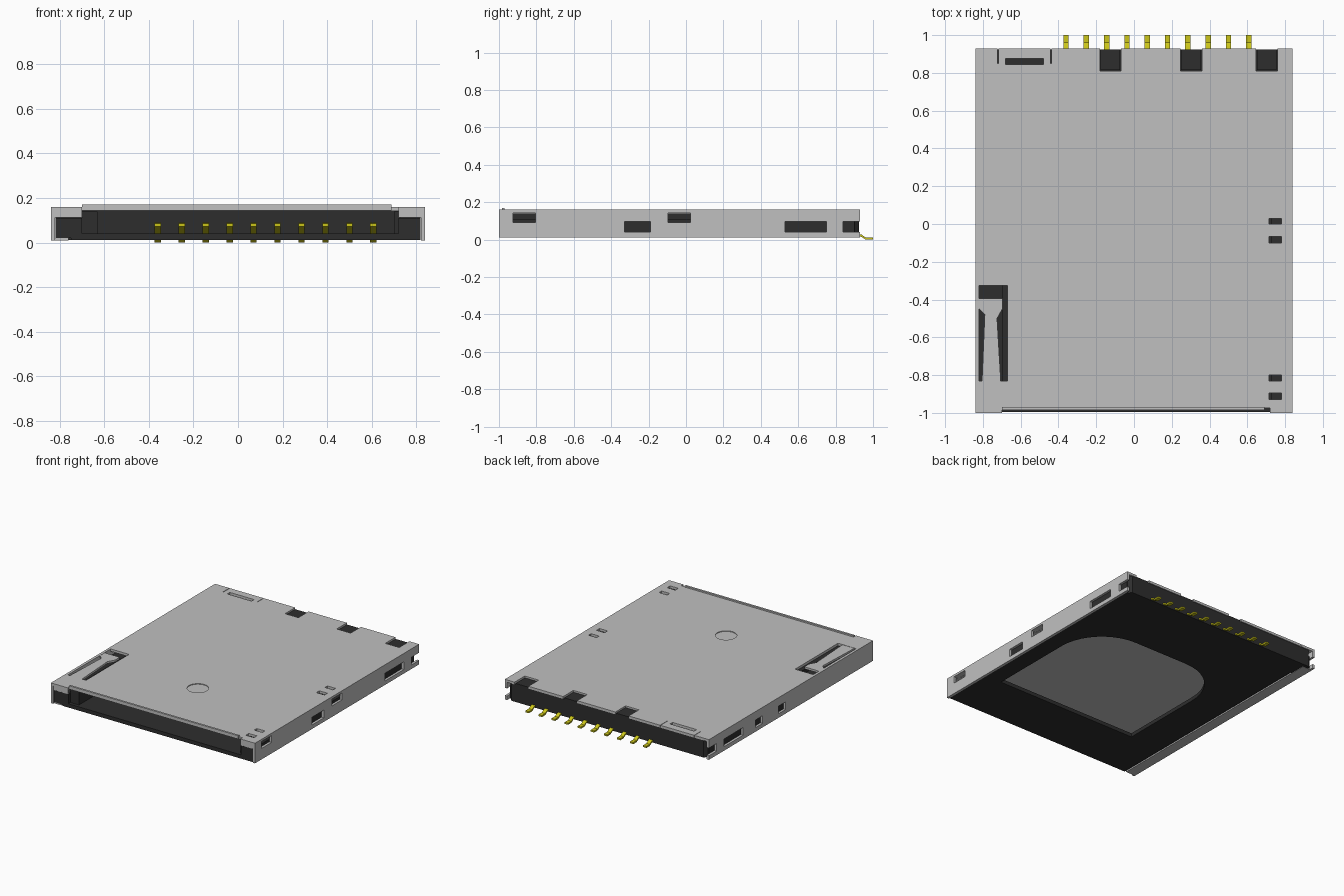
import bpy, bmesh, math
from mathutils import Vector

if "Cube" in bpy.data.objects:
    bpy.data.objects.remove(bpy.data.objects["Cube"])


def material(name, color):
    m = bpy.data.materials.new(name)
    m.use_nodes = True
    m.diffuse_color = (*color, 1)
    m.node_tree.nodes["Principled BSDF"].inputs["Base Color"].default_value = (*color, 1)
    return m


STEEL = material("steel_grey", (0.53, 0.53, 0.53))
PLASTIC = material("black_plastic", (0.027, 0.027, 0.027))
GOLD = material("yellow_contact", (0.6, 0.56, 0.01))


def make(name, bm, mat):
    bmesh.ops.recalc_face_normals(bm, faces=bm.faces)
    me = bpy.data.meshes.new(name)
    bm.to_mesh(me)
    bm.free()
    me.materials.append(mat)
    ob = bpy.data.objects.new(name, me)
    bpy.context.scene.collection.objects.link(ob)
    return ob


def prism(bm, points, lift):
    """Extrude a planar loop of points along a vector."""
    face = bm.faces.new([bm.verts.new(p) for p in points])
    new = bmesh.ops.extrude_face_region(bm, geom=[face])["geom"]
    bmesh.ops.translate(bm, vec=lift, verts=[v for v in new if isinstance(v, bmesh.types.BMVert)])


def block(bm, x, y, z):
    prism(bm, [(x[0], y[0], z[0]), (x[1], y[0], z[0]), (x[1], y[1], z[0]), (x[0], y[1], z[0])],
          (0, 0, z[1] - z[0]))


def plate(bm, outline, z0, z1):
    prism(bm, [(x, y, z0) for x, y in outline], (0, 0, z1 - z0))


def boxes(name, mat, *dims):
    bm = bmesh.new()
    for d in dims:
        block(bm, *d)
    return make(name, bm, mat)


def cut(ob, bm):
    """Subtract the cutter mesh and keep only the result."""
    cutter = make("cutter", bm, ob.data.materials[0])
    cutter.hide_render = True
    mod = ob.modifiers.new("cut", "BOOLEAN")
    mod.object, mod.solver, mod.use_self = cutter, "EXACT", True
    bpy.context.view_layer.update()
    ev = ob.evaluated_get(bpy.context.evaluated_depsgraph_get())
    me = bpy.data.meshes.new_from_object(ev)
    ob.modifiers.clear()
    ob.data = me
    bpy.data.objects.remove(cutter)


def circle(cx, cy, r, n=32):
    return [(cx + r * math.cos(2 * math.pi * i / n), cy + r * math.sin(2 * math.pi * i / n))
            for i in range(n)]


# Metal shell: folded channel extruded along y
W, T, TOP = 0.84, 0.018, 0.16
bm = bmesh.new()
section = [(-W, 0.01), (-W, TOP), (W, TOP), (W, 0.01), (W - T, 0.01), (W - T, TOP - T),
           (T - W, TOP - T), (T - W, 0.01)]
prism(bm, [(x, -1, z) for x, z in section], (0, 1.93, 0))
shell = make("metal_shell", bm, STEEL)

# Shell openings
bm = bmesh.new()
DEEP = (0.1, 0.2)
for x0, x1 in ((-0.18, -0.07), (0.245, 0.36), (0.645, 0.76)):
    block(bm, (x0, x1), (0.81, 1), DEEP)                      # rear notches
block(bm, (-0.68, -0.48), (0.845, 0.875), DEEP)               # rear slot
for x in (-0.72, -0.44):
    block(bm, (x - 0.002, x + 0.002), (0.85, 1), DEEP)        # relief slits
block(bm, (-0.7, 0.72), (-1.1, -0.975), DEEP)                 # card mouth
for y0, y1 in ((-0.93, -0.8), (-0.1, 0.03)):                  # latch windows
    for a, b in ((y0, y0 + 0.035), (y1 - 0.03, y1)):
        block(bm, (0.715, 0.782), (a, b), DEEP)
    block(bm, (0.8, 0.9), (y0 + 0.005, y1 - 0.005), (0.092, 0.143))
for y0, y1 in ((-0.33, -0.19), (0.53, 0.75), (0.84, 1)):      # right wall windows
    block(bm, (0.8, 0.9), (y0, y1), (0.04, 0.097))
for y0, y1 in ((0.53, 0.75), (0.3, 0.38), (0.03, 0.11), (0.84, 1)):
    block(bm, (-0.9, -0.8), (y0, y1), (0.04, 0.097))          # left wall windows
block(bm, (-0.82, -0.67), (-0.83, -0.325), DEEP)              # spring opening
plate(bm, circle(0.02, -0.5, 0.073), 0.155, 0.2)              # round dimple
cut(shell, bm)

# Front lip, corner flaps and the bottom flange
boxes("front_lip", STEEL, ((-0.7, 0.69), (-0.985, -0.97), (0.145, 0.17)))
boxes("corner_flaps", STEEL,
      ((-0.825, -0.7), (-0.998, -0.985), (0.112, 0.15)),
      ((0.72, 0.825), (-0.998, -0.985), (0.112, 0.15)))
boxes("bottom_flange", STEEL, ((-0.835, -0.76), (-0.99, 0.9), (0.01, 0.02)))

# Spring arm in the left opening
bm = bmesh.new()
plate(bm, [(-0.805, -0.84), (-0.705, -0.84), (-0.725, -0.5), (-0.697, -0.45), (-0.697, -0.395),
           (-0.82, -0.395), (-0.82, -0.45), (-0.79, -0.48)], 0.143, 0.158)
make("spring_arm", bm, STEEL)

# Plastic floor with an arched opening
floor = boxes("floor", PLASTIC, ((-0.75, 0.82), (-0.995, 0.9), (0.012, 0.04)))
bm = bmesh.new()
L, R, F, B, RAD = -0.48, 0.69, -0.6, 0.41, 0.36
arch = [(L, F), (R, F)]
for cx, start in ((R - RAD, 0), (L + RAD, 90)):
    for i in range(11):
        a = math.radians(start + 9 * i)
        arch.append((cx + RAD * math.cos(a), B - RAD + RAD * math.sin(a)))
plate(bm, arch, -0.1, 0.1)
cut(floor, bm)

# Side rails, stepped at the outer edge
boxes("left_rail", PLASTIC,
      ((-0.82, -0.7), (-0.995, 0.9), (0.021, 0.11)),
      ((-0.7, -0.63), (-0.97, 0.9), (0.03, 0.14)))
boxes("right_rail", PLASTIC,
      ((0.72, 0.82), (-0.995, 0.9), (0.03, 0.11)),
      ((0.7, 0.73), (-0.97, 0.9), (0.03, 0.14)))

# Rear housing with chamfered corners
bm = bmesh.new()
plate(bm, [(-0.82, 0.78), (0.82, 0.78), (0.82, 0.89), (0.79, 0.925), (-0.79, 0.925),
           (-0.82, 0.89)], 0.012, 0.141)
make("rear_housing", bm, PLASTIC)
boxes("housing_studs", PLASTIC, *[((x - 0.052, x + 0.052), (0.815, 0.925), (0.13, 0.15))
                                  for x in (-0.125, 0.302, 0.702)])

# Contacts: a ribbon swept across each pin width
path = [(0.5, 0.085), (0.54, 0.09), (0.78, 0.04), (0.925, 0.03), (0.94, 0.026), (0.96, 0.012),
        (1.0, 0.012)]
bm = bmesh.new()
for i in range(10):
    x = -0.36 + i * 0.1075
    loop = [(x - 0.014, y, z) for y, z in path]
    loop += [(x - 0.014, y, z - 0.012) for y, z in reversed(path)]
    prism(bm, loop, Vector((0.028, 0, 0)))
make("contact_pins", bm, GOLD)
